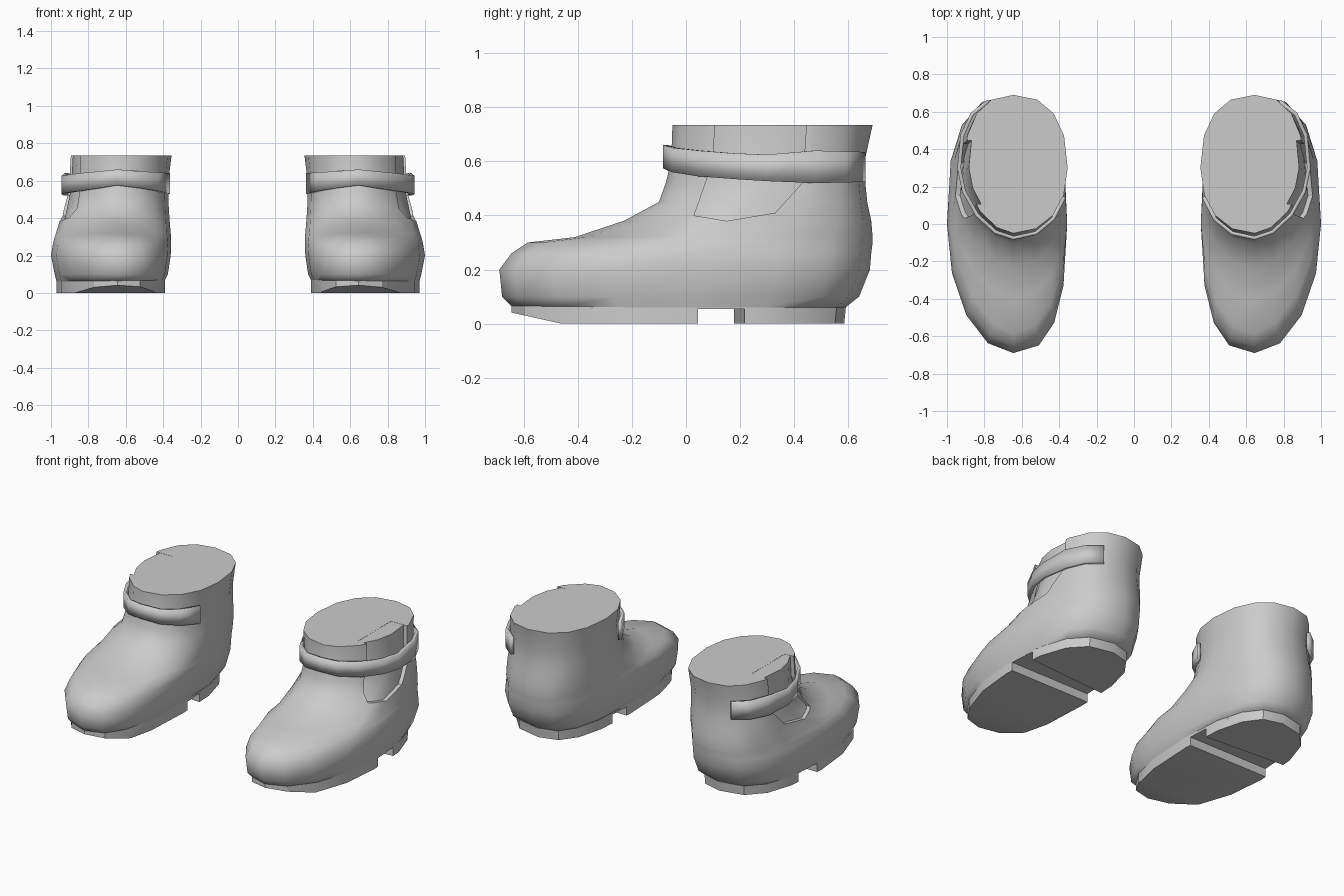
import bpy, bmesh, math
from mathutils import Vector

if "Cube" in bpy.data.objects:
    bpy.data.objects.remove(bpy.data.objects["Cube"])

grey = bpy.data.materials.new("plain grey")
grey.use_nodes = True
grey.diffuse_color = (0.6, 0.6, 0.6, 1)
grey.node_tree.nodes["Principled BSDF"].inputs["Base Color"].default_value = (0.6, 0.6, 0.6, 1)

MID = 0.645   # x of the toe tip and heel centre
SEGMENTS = 16


def finish(bm, name, angle=35):
    """Turn a bmesh into a shaded object."""
    bmesh.ops.recalc_face_normals(bm, faces=bm.faces)
    mesh = bpy.data.meshes.new(name)
    bm.to_mesh(mesh)
    bm.free()
    mesh.materials.append(grey)
    ob = bpy.data.objects.new(name, mesh)
    bpy.context.collection.objects.link(ob)
    bpy.ops.object.select_all(action="DESELECT")
    ob.select_set(True)
    bpy.context.view_layer.objects.active = ob
    if angle:
        bpy.ops.object.shade_smooth_by_angle(angle=math.radians(angle))
    return ob


def pair(ob):
    """Mirror a part to make the other boot."""
    ob.modifiers.new("other boot", "MIRROR")


def power(v, p):
    return math.copysign(abs(v) ** p, v)


def outline(z, front, back, inner, outer, widest, p_front, p_back, inset=0):
    """Egg-shaped horizontal section, fuller on the inner side of the toe."""
    points = []
    for i in range(SEGMENTS):
        a = math.tau * i / SEGMENTS
        c, s = math.cos(a), math.sin(a)
        p = p_back if s > 0 else (p_front if c > 0 else p_front - 0.23)
        half = (outer - MID if c > 0 else MID - inner) - inset
        depth = (back - widest if s > 0 else widest - front) - inset
        points.append(Vector((MID + half * power(c, p), widest + depth * power(s, p), z)))
    return points


def loft(sections):
    """Closed skin over a stack of sections."""
    bm = bmesh.new()
    rings = [[bm.verts.new(v) for v in sec] for sec in sections]
    for a, b in zip(rings, rings[1:]):
        for i in range(SEGMENTS):
            j = (i + 1) % SEGMENTS
            bm.faces.new((a[i], a[j], b[j], b[i]))
    bm.faces.new(rings[0])
    bm.faces.new(rings[-1])
    return bm


def cut(bm, point, normal):
    """Remove what lies on the normal's side of a plane and close the hole."""
    geom = bm.verts[:] + bm.edges[:] + bm.faces[:]
    res = bmesh.ops.bisect_plane(bm, geom=geom, plane_co=point, plane_no=normal, clear_outer=True)
    edges = [e for e in res["geom_cut"] if isinstance(e, bmesh.types.BMEdge)]
    bmesh.ops.holes_fill(bm, edges=edges)


# Upper: height, front, back, inner, outer, widest y, front and back roundness
foot = [
    (0.06, -0.64, 0.59, 0.395, 0.97, 0, 1.0, 0.75),
    (0.10, -0.68, 0.64, 0.375, 0.98, 0, 1.0, 0.74),
    (0.20, -0.69, 0.68, 0.36, 1.0, 0, 1.0, 0.73),
    (0.26, -0.645, 0.685, 0.357, 0.99, 0, 1.05, 0.73),
    (0.30, -0.585, 0.69, 0.357, 0.98, 0, 1.2, 0.73),
]
shaft = [
    (0.32, -0.41, 0.69, 0.36, 0.973, 0.05, 1.25, 0.73),
    (0.38, -0.23, 0.685, 0.365, 0.955, 0.15, 1.2, 0.74),
    (0.45, -0.10, 0.67, 0.37, 0.94, 0.25, 1.15, 0.76),
    (0.52, -0.075, 0.663, 0.372, 0.925, 0.28, 1.15, 0.78),
    (0.60, -0.055, 0.66, 0.372, 0.915, 0.3, 1.15, 0.8),
    (0.735, -0.05, 0.69, 0.355, 0.908, 0.3, 1.15, 0.85),
]
upper = finish(loft([outline(*r) for r in foot + shaft]), "boot_upper", 60)

# Opening in the outer ankle, cut through the upper
bm = bmesh.new()
profile = [(0.11, 0.8), (0.10, 0.6), (0.03, 0.40), (0.15, 0.38), (0.33, 0.41), (0.43, 0.52), (0.45, 0.8)]
face = bm.faces.new([bm.verts.new((0.78, y, z)) for y, z in profile])
side = bmesh.ops.extrude_face_region(bm, geom=[face])
bmesh.ops.translate(bm, vec=(0.5, 0, 0), verts=[v for v in side["geom"] if isinstance(v, bmesh.types.BMVert)])
cutter = finish(bm, "ankle_cutter", 0)
cutter.hide_render = True
bpy.context.view_layer.objects.active = upper
mod = upper.modifiers.new("ankle opening", "BOOLEAN")
mod.operation, mod.solver, mod.object = "DIFFERENCE", "EXACT", cutter
bpy.ops.object.modifier_apply(modifier=mod.name)
bpy.data.objects.remove(cutter)
pair(upper)

# Recessed lining behind the opening
lining = [outline(*r, inset=0.025) for r in shaft]
for v in lining[-1]:
    v.z -= 0.001
pair(finish(loft(lining), "ankle_lining", 60))


# Sole: thin plate, front tread with raised toe, and heel block
def sole(top, bottom):
    return loft([outline(z, -0.645, 0.585 + z * 0.1, 0.39, 0.97, 0, 1.0, 0.76) for z in (bottom, top)])


toe_spring = ((MID, -0.46, 0), (0, -0.04, -0.18))
plate = sole(0.075, 0.055)
tread = sole(0.07, 0)
cut(tread, *toe_spring)
cut(tread, (MID, 0.045, 0), (0, 1, 0))
heel = sole(0.07, 0)
cut(heel, (MID, 0.195, 0), (0.07, -1, 0))
for part, name in ((plate, "sole_plate"), (tread, "front_tread"), (heel, "heel_block")):
    pair(finish(part, name, 30))

# Ankle strap: follows the shaft from the inner side, round the front, to the outer heel
STRAP_EDGES = [
    (0.53, 0.64), (0.545, 0.645), (0.56, 0.65), (0.575, 0.66), (0.56, 0.65),
    (0.545, 0.64), (0.535, 0.63), (0.527, 0.625), (0.52, 0.64), (0.522, 0.637), (0.525, 0.635),
]
around = outline(*shaft[4], inset=-0.02)
bm = bmesh.new()
rows = []
for i, (low, high) in enumerate(STRAP_EDGES):
    p = around[(i + 9) % SEGMENTS]
    rows.append([bm.verts.new((p.x, p.y, z)) for z in (low, high)])
for (a, b), (c, d) in zip(rows, rows[1:]):
    bm.faces.new((a, c, d, b))
strap = finish(bm, "ankle_strap", 30)
thick = strap.modifiers.new("thickness", "SOLIDIFY")
thick.thickness, thick.offset = 0.02, 0
pair(strap)
